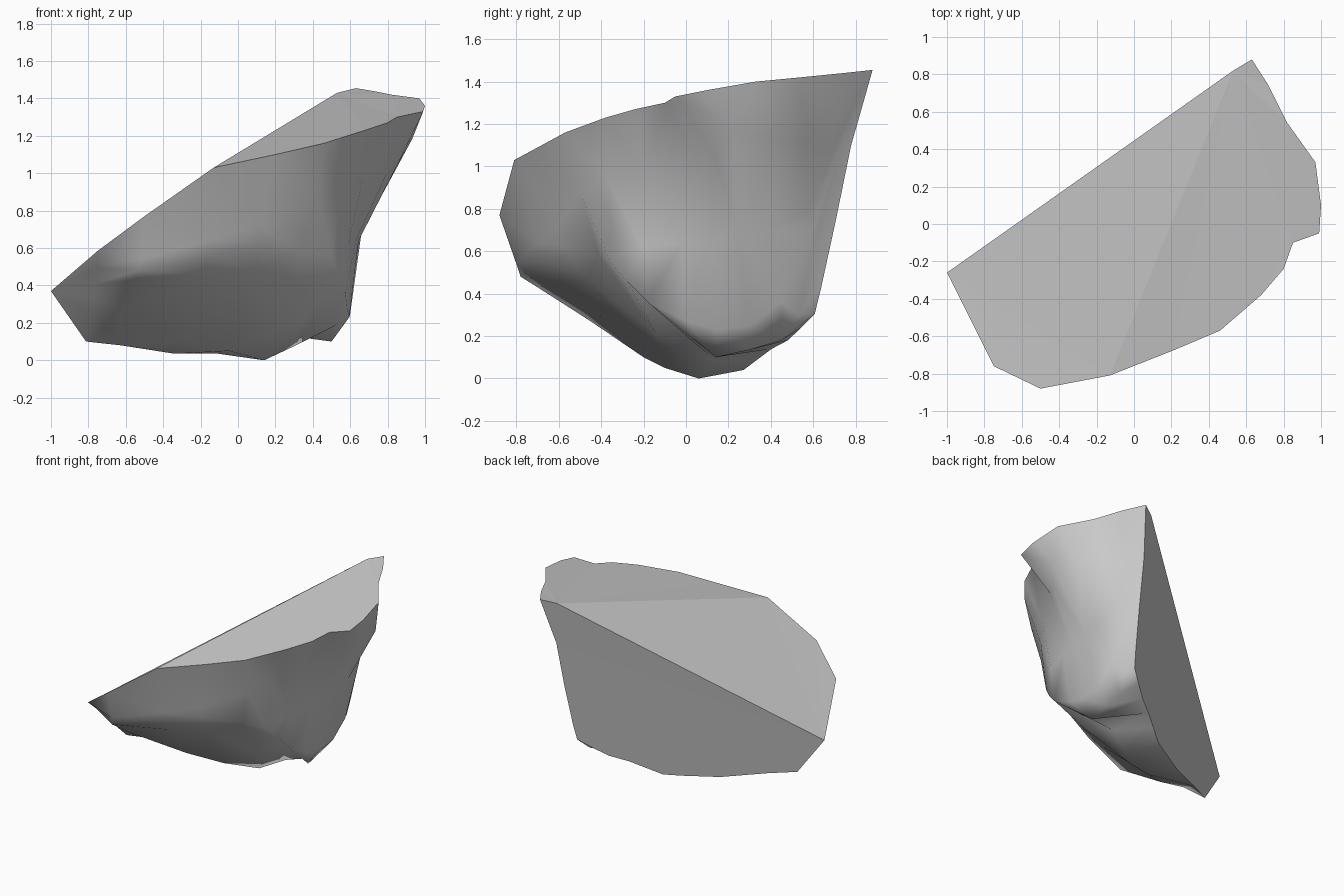
import bpy, bmesh
from mathutils import Vector

cube = bpy.data.objects.get("Cube")
if cube:
    bpy.data.objects.remove(cube, do_unlink=True)

# Single stone colour
stone = bpy.data.materials.new("stone grey")
stone.use_nodes = True
grey = (.6, .6, .6, 1)
stone.diffuse_color = grey
stone.node_tree.nodes["Principled BSDF"].inputs["Base Color"].default_value = grey

# Corners shared by the flat cuts
left_tip = Vector((-1, -.26, .37))
peak = Vector((.63, .88, 1.455))
crease_end = Vector((.53, .82, 1.43))


def back_point(along, height):
    """Point on the flat, slightly leaning back cut."""
    edge_height = left_tip.z + .546 * along
    lean = .15 * (edge_height - height)
    position = left_tip + along * Vector((.819, .573, 0)) + lean * Vector((.573, -.819, 0))
    position.z = height
    return position


def between(upper, lower, shaped):
    """Row halfway between two rows, with some points shaped by hand."""
    return [shaped.get(i, (Vector(a) + Vector(b)) / 2)
            for i, (a, b) in enumerate(zip(upper, lower))]


# Rim of the flat top, left to right around the front
rim = [(-.75, -.76, .585), (-.5, -.88, .77), (-.13, -.81, 1.03), (.2, -.68, 1.1),
       (.46, -.57, 1.16), (.68, -.38, 1.23), (.8, -.24, 1.27), (.85, -.1, 1.3),
       (.99, -.05, 1.33), (1, .1, 1.36), (.97, .33, 1.4), (.82, .54, 1.42),
       (.72, .74, 1.44)]

# Ridge and hollow across the broken side
ridge = [(-.76, -.55, .41), (-.53, -.78, .48), (-.15, -.68, .56), (.12, -.59, .63),
         (.32, -.41, .58), (.5, -.36, .56), (.59, -.2, .62), (.63, -.02, .64),
         (.645, .1, .64), (.66, .25, .68), (.66, .4, .7), (.64, .58, .8),
         (.63, .68, 1.1)]

# Underside, gully and lower spur
keel = [(-.78, -.39, .26), (-.62, -.45, .27), (-.3, -.2, .1), (-.05, -.1, .05),
        (.14, .06, 0), (.31, .14, .08), (.53, .03, .19), (.5, .14, .1),
        (.5, .3, .135), (.5, .45, .18), (.53, .53, .3), (.58, .6, .6),
        (.59, .73, 1.1)]

# Outline of the back cut, as distance along it and height
back = [back_point(a, h) for a, h in (
    (.19, .1), (.4, .08), (.73, .035), (1, .035), (1.13, .04), (1.25, .09),
    (1.37, .14), (1.51, .18), (1.62, .24), (1.73, .305), (1.76, .43),
    (1.82, .75), (1.876, 1.1))]

# Notch under the rim, and the overhanging lip above the spur
brow = between(rim, ridge, {
    1: (-.52, -.8, .54), 2: (-.15, -.7, .64), 3: (.12, -.6, .72),
    4: (.43, -.5, .88), 5: (.55, -.36, .92), 6: (.67, -.2, .98), 7: (.81, .06, 1.03),
    8: (.85, .14, 1.04), 9: (.93, .22, 1.18), 10: (.88, .42, 1.12)})
lip = between(ridge, keel, {
    1: (-.55, -.7, .43), 2: (-.19, -.57, .45), 3: (.08, -.47, .47),
    4: (.34, -.14, .21), 5: (.54, -.28, .46), 6: (.575, -.18, .36), 7: (.585, 0, .27),
    8: (.595, .15, .23), 9: (.6, .3, .25), 10: (.6, .45, .36)})

bm = bmesh.new()
tip_vert, peak_vert, crease_vert = (bm.verts.new(p) for p in (left_tip, peak, crease_end))
rows = [[tip_vert] + [bm.verts.new(p) for p in row] + [peak_vert]
        for row in (rim, brow, ridge, lip, keel, back)]

# Broken side, lofted between the rows
for upper, lower in zip(rows, rows[1:]):
    for i in range(len(upper) - 1):
        corners = dict.fromkeys((upper[i], lower[i], lower[i + 1], upper[i + 1]))
        bm.faces.new(list(corners)).smooth = True

# Two flat top cuts meeting at a crease, then the back cut
top = rows[0]
crease_start = 3
cuts = [top[:crease_start + 1] + [crease_vert],
        top[crease_start:] + [crease_vert],
        list(reversed(rows[-1])) + [crease_vert]]
for loop in cuts:
    bm.faces.new(loop).smooth = False

bmesh.ops.recalc_face_normals(bm, faces=bm.faces)
bmesh.ops.triangulate(bm, faces=bm.faces[:])

mesh = bpy.data.meshes.new("rock_shard")
bm.to_mesh(mesh)
bm.free()
mesh.materials.append(stone)
rock = bpy.data.objects.new("rock_shard", mesh)
bpy.context.collection.objects.link(rock)
